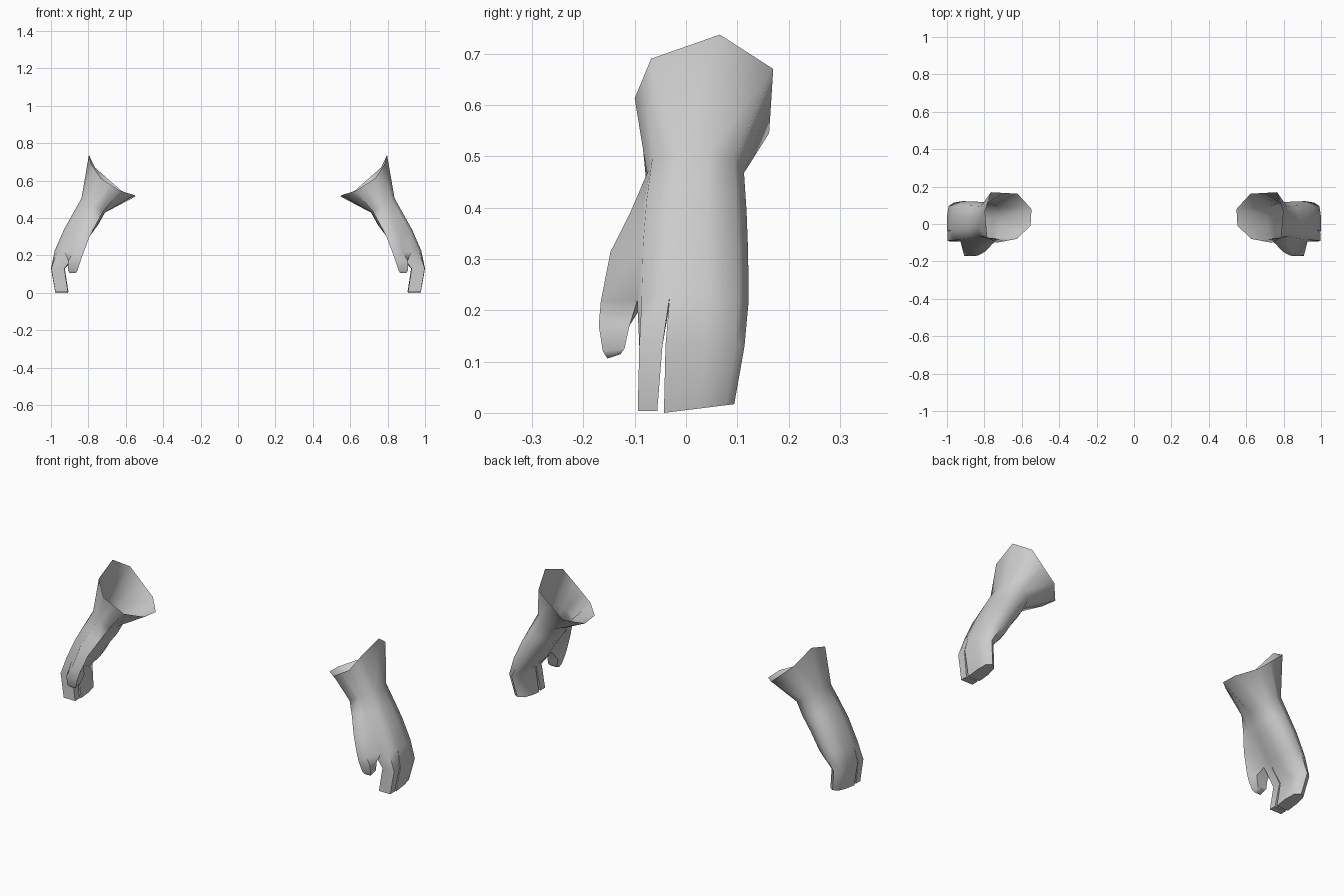
import bpy, bmesh
from mathutils import Vector

if "Cube" in bpy.data.objects:
    bpy.data.objects.remove(bpy.data.objects["Cube"])

grey = bpy.data.materials.new("glove grey")
grey.diffuse_color = (0.6, 0.6, 0.6, 1)
grey.use_nodes = True
grey.node_tree.nodes["Principled BSDF"].inputs["Base Color"].default_value = grey.diffuse_color

bm = bmesh.new()


def verts(points):
    return [bm.verts.new(p) for p in points]


def loft(rings, cap=False):
    """Join consecutive vertex loops, optionally closing the last one."""
    for a, b in zip(rings, rings[1:]):
        n = len(a)
        for i in range(n):
            j = (i + 1) % n
            bm.faces.new((a[i], a[j], b[j], b[i]))
    if cap:
        bm.faces.new(rings[-1])


# Cross-section, as (share from palm side to back of hand, share from front to rear)
# 0-4 thumb side, 5-7 palm, 8 rear edge, 9-11 back of hand
T = [.88, .58, .48, .06, .08, 0, -.02, .12, .5, .85, 1, 1]
Y = [.04, 0, 0, .0, .05, .29, .6, .9, 1, .9, .62, .29]


def section(outer, inner, front, thumb, rear, shift=0):
    pts = []
    for i, (t, f) in enumerate(zip(T, Y)):
        x = inner[0] + (outer[0] - inner[0]) * t
        z = inner[1] + (outer[1] - inner[1]) * t
        y = front + (rear - front) * f
        if i in (2, 3):
            x, y = x + shift, thumb
        pts.append((x, y, z))
    return verts(pts)


# Flared octagonal cuff rim, with midpoints added to match the cross-section
A, B, C, D, E, F, G, H = [Vector(p) for p in (
    (.797, .066, .737), (.785, -.068, .69), (.735, -.1, .613), (.628, -.08, .545),
    (.553, -.01, .522), (.548, .08, .515), (.623, .162, .545), (.765, .17, .67))]
rim = verts([(B + C) / 2, C, (C + D) / 2, D, (D + E) / 2, E, F, G, (G + H) / 2, H, A, B])

# Wrist, palm and knuckles
wrist = section((.837, .505), (.714, .43), -.073, -.076, .113)
heel = section((.885, .42), (.75, .365), -.085, -.108, .118)
palm = section((.932, .335), (.802, .295), -.092, -.147, .121, -.015)
knuckle = section((.98, .225), (.855, .21), -.095, -.166, .122, -.035)
loft([rim, wrist, heel, palm, knuckle])

# Thumb
def thumb_ring(x0, x1, y0, y1, z0, z1):
    return verts([(x1, y1, z1), (x1, y0, z0), (x0, y0, z0), (x0, y1, z1)])

loft([[knuckle[i] for i in (1, 2, 3, 4)],
      thumb_ring(.842, .908, -.17, -.11, .17, .17),
      thumb_ring(.858, .909, -.162, -.12, .12, .125),
      thumb_ring(.866, .9, -.153, -.128, .106, .114)], cap=True)

# Index finger
def finger_ring(x0, x1, y0, y1, z):
    return verts([(x1, y0, z), ((x0 + x1) / 2, y0, z), (x0, y0, z), (x0, y1, z), (x1, y1, z)])

loft([[knuckle[i] for i in (0, 1, 4, 5, 11)],
      finger_ring(.928, .998, -.091, -.046, .13),
      finger_ring(.909, .977, -.094, -.056, .004)], cap=True)

# Joined fingers
def mitt_ring(x0, x1, y0, y1, z0, z1):
    shape = [(1, 0), (0, 0), (-.03, .45), (.1, .85), (.5, 1), (.88, .88), (1, .5)]
    return verts([(x0 + (x1 - x0) * t, y0 + (y1 - y0) * f, z0 + (z1 - z0) * f) for t, f in shape])

loft([[knuckle[i] for i in (11, 5, 6, 7, 8, 9, 10)],
      mitt_ring(.928, 1, -.04, .114, .13, .13),
      mitt_ring(.909, .977, -.043, .094, 0, .017)], cap=True)

bmesh.ops.recalc_face_normals(bm, faces=bm.faces)
mesh = bpy.data.meshes.new("gloves")
bm.to_mesh(mesh)
bm.free()
gloves = bpy.data.objects.new("gloves", mesh)
bpy.context.collection.objects.link(gloves)
mesh.materials.append(grey)

# Second glove
gloves.modifiers.new("mirror", 'MIRROR').use_mirror_merge = False

bpy.context.view_layer.objects.active = gloves
gloves.select_set(True)
bpy.ops.object.shade_smooth_by_angle(angle=1.1)
